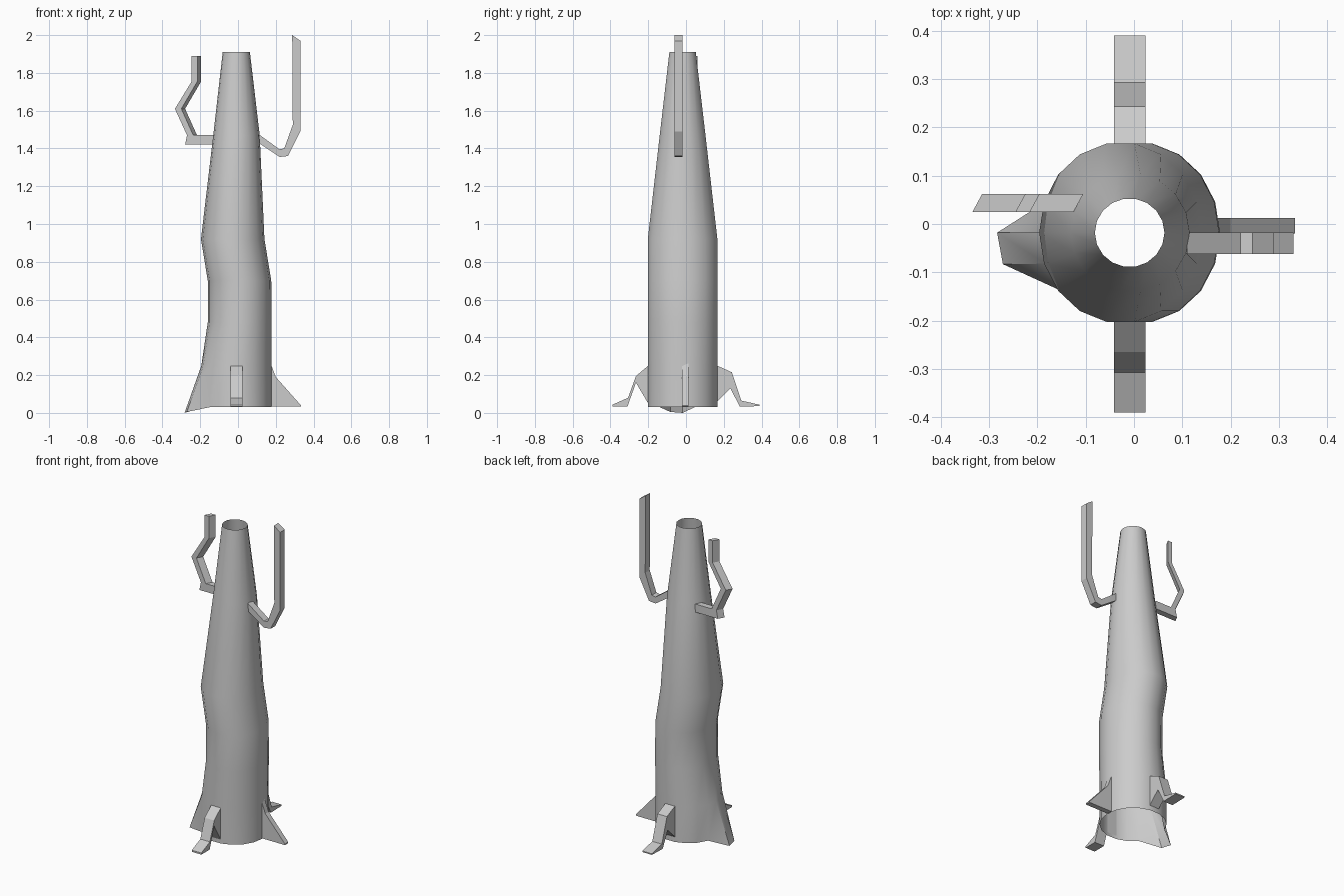
import bpy, bmesh, math

cube = bpy.data.objects.get("Cube")
if cube:
    bpy.data.objects.remove(cube, do_unlink=True)

grey = bpy.data.materials.new("bark grey")
grey.use_nodes = True
colour = (0.6, 0.6, 0.6, 1)
grey.diffuse_color = colour
grey.node_tree.nodes["Principled BSDF"].inputs["Base Color"].default_value = colour


def finish(name, bm, closed=True):
    if closed:
        bmesh.ops.recalc_face_normals(bm, faces=bm.faces)
    mesh = bpy.data.meshes.new(name)
    bm.to_mesh(mesh)
    bm.free()
    mesh.materials.append(grey)
    obj = bpy.data.objects.new(name, mesh)
    bpy.context.collection.objects.link(obj)
    return obj


def slab(name, profile, axis, low, high, shear=0):
    """Extrude a (side, z) profile along x or y, sliding the far face by shear."""
    bm = bmesh.new()
    ends = []
    for depth, slide in ((low, 0), (high, shear)):
        ends.append([bm.verts.new((depth, s + slide, z) if axis == "x" else (s + slide, depth, z))
                     for s, z in profile])
    bm.faces.new(ends[0])
    bm.faces.new(ends[1][::-1])
    n = len(profile)
    for i in range(n):
        j = (i + 1) % n
        bm.faces.new((ends[0][i], ends[0][j], ends[1][j], ends[1][i]))
    return finish(name, bm)


# Hollow trunk: z, left edge, right edge, depth radius of each ring
SIDES = 18
rings = [(0.03, -0.194, 0.178, 0.187), (0.25, -0.194, 0.178, 0.187),
         (0.48, -0.16, 0.178, 0.187), (0.70, -0.16, 0.176, 0.187),
         (0.92, -0.196, 0.14, 0.187), (1.47, -0.131, 0.115, 0.123),
         (1.91, -0.081, 0.063, 0.071)]
bm = bmesh.new()
loops = []
for z, left, right, depth in rings:
    loops.append([bm.verts.new(((left + right) / 2 + (right - left) / 2 * math.cos(a),
                                -0.018 + depth * math.sin(a), z))
                  for a in (math.tau * i / SIDES for i in range(SIDES))])
for lower, upper in zip(loops, loops[1:]):
    for i in range(SIDES):
        j = (i + 1) % SIDES
        bm.faces.new((lower[i], lower[j], upper[j], upper[i]))
# Flared root pulled out of the trunk's base
loops[0][9].co = (-0.283, -0.018, 0.0)
loops[0][10].co = (-0.271, -0.083, 0.005)
trunk = finish("trunk", bm, closed=False)
bpy.ops.object.select_all(action="DESELECT")
trunk.select_set(True)
bpy.context.view_layer.objects.active = trunk
bpy.ops.object.shade_smooth_by_angle(angle=math.radians(35))

# Arched roots at front and back, plain fin on the left
slab("front_root", [(-0.2, 0.25), (-0.265, 0.195), (-0.307, 0.08), (-0.39, 0.043),
                    (-0.39, 0.033), (-0.31, 0.033), (-0.265, 0.16), (-0.2, 0.05)],
     "x", -0.041, 0.024)
slab("back_root", [(0.165, 0.25), (0.243, 0.215), (0.293, 0.065), (0.39, 0.043),
                   (0.39, 0.036), (0.285, 0.033), (0.235, 0.13), (0.165, 0.06)],
     "x", -0.041, 0.024)
slab("left_root", [(0.17, 0.27), (0.2, 0.19), (0.333, 0.04), (0.333, 0.033), (0.17, 0.033)],
     "y", -0.02, 0.012)

# Bent branches
slab("left_branch", [(0.11, 1.475), (0.22, 1.395), (0.245, 1.4), (0.29, 1.525), (0.287, 2.0),
                     (0.33, 1.97), (0.33, 1.49), (0.265, 1.36), (0.22, 1.355), (0.115, 1.425)],
     "y", -0.062, -0.018)
slab("right_branch", [(-0.125, 1.42), (-0.28, 1.42), (-0.27, 1.47), (-0.334, 1.61), (-0.245, 1.755),
                      (-0.245, 1.89), (-0.215, 1.89), (-0.215, 1.755), (-0.3, 1.61),
                      (-0.237, 1.47), (-0.125, 1.47)],
     "y", 0.025, 0.062, 0.02)
